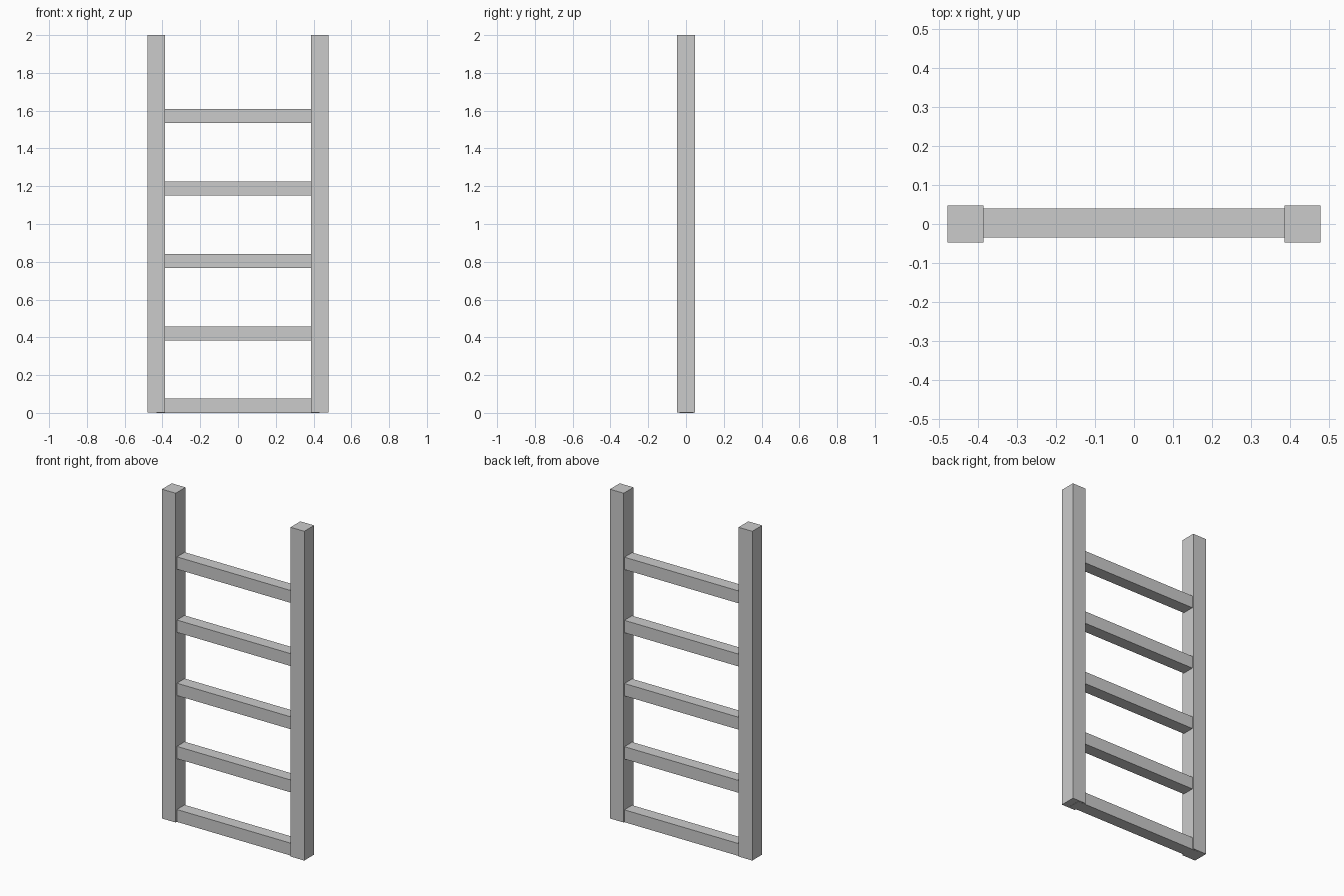
import bpy

if "Cube" in bpy.data.objects:
    bpy.data.objects.remove(bpy.data.objects["Cube"])


def box(name, x, y, z):
    """Axis-aligned box from (min, max) ranges."""
    bpy.ops.mesh.primitive_cube_add(
        size=1, location=[sum(r) / 2 for r in (x, y, z)])
    ob = bpy.context.object
    ob.name = name
    ob.scale = [r[1] - r[0] for r in (x, y, z)]
    bpy.ops.object.transform_apply(location=False, rotation=False, scale=True)
    return ob


OUTER, INNER, HALF_DEPTH = 0.478, 0.386, 0.047
MID = (OUTER + INNER) / 2

# Side rails
for side, x in (("left", (-OUTER, -INNER)), ("right", (INNER, OUTER))):
    box(side + "_rail", x, (-HALF_DEPTH, HALF_DEPTH), (0.001, 2.0))

# Rungs, set into the middle of the rails and slightly towards the back
for i in range(5):
    z = i * 0.3835
    box(f"rung_{i + 1}", (-MID, MID), (-0.0345, 0.0395), (z, z + 0.075))
